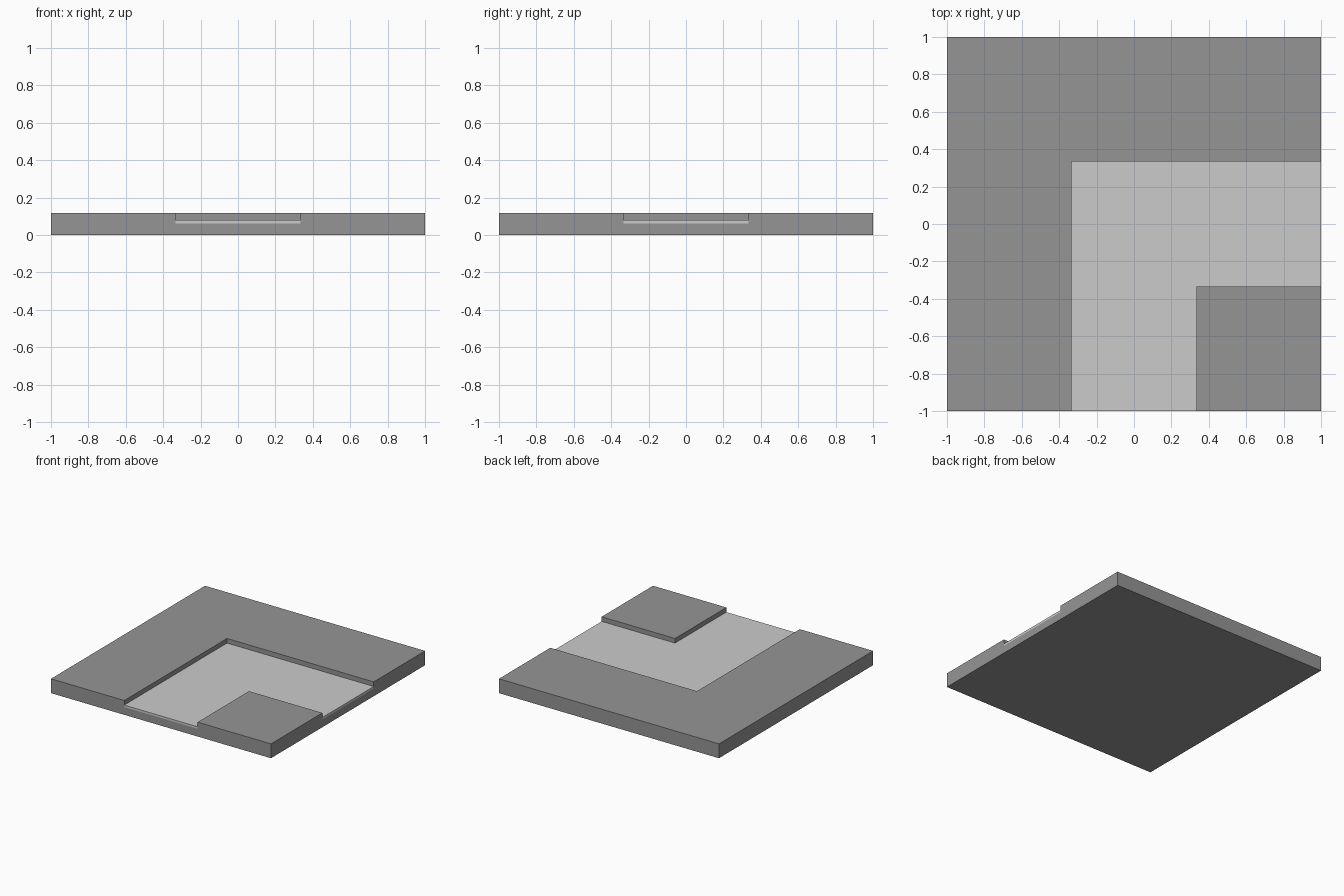
import bpy, bmesh

if "Cube" in bpy.data.objects:
    bpy.data.objects.remove(bpy.data.objects["Cube"])

T = 1 / 3                          # the tile is a 3 x 3 grid of thirds
BED, SURFACE, TOP = 0.063, 0.08, 0.118


def grey(name, v):
    mat = bpy.data.materials.new(name)
    mat.diffuse_color = (v, v, v, 1)
    mat.use_nodes = True
    mat.node_tree.nodes["Principled BSDF"].inputs["Base Color"].default_value = mat.diffuse_color
    return mat


def prism(name, outline, z0, z1, mat):
    """Extrude a flat outline from z0 to z1."""
    bm = bmesh.new()
    face = bm.faces.new([bm.verts.new((x, y, z0)) for x, y in outline])
    top = bmesh.ops.extrude_face_region(bm, geom=[face])["geom"]
    bmesh.ops.translate(bm, vec=(0, 0, z1 - z0),
                        verts=[g for g in top if isinstance(g, bmesh.types.BMVert)])
    bmesh.ops.recalc_face_normals(bm, faces=bm.faces)
    mesh = bpy.data.meshes.new(name)
    bm.to_mesh(mesh)
    bm.free()
    mesh.materials.append(mat)
    obj = bpy.data.objects.new(name, mesh)
    bpy.context.collection.objects.link(obj)
    return obj


dark = grey("dark_grey", 0.3)
light = grey("light_grey", 0.55)

# L-shaped channel turning from the front edge to the right edge
bend = [(-T, -1), (T, -1), (T, -T), (1, -T), (1, T), (-T, T)]
# Same L, pushed past the open ends so the cut is clean
cut = [(-T, -1.2), (T, -1.2), (T, -T), (1.2, -T), (1.2, T), (-T, T)]

# Tile body with the channel carved out
tile = prism("tile_body", [(-1, -1), (1, -1), (1, 1), (-1, 1)], 0, TOP, dark)
cutter = prism("channel_cutter", cut, BED, TOP + 0.2, dark)
cutter.hide_render = True
cutter.hide_viewport = True
carve = tile.modifiers.new("carve_channel", "BOOLEAN")
carve.operation = "DIFFERENCE"
carve.solver = "EXACT"
carve.object = cutter

# Pale layer lying in the channel
prism("channel_surface", bend, BED, SURFACE, light)
